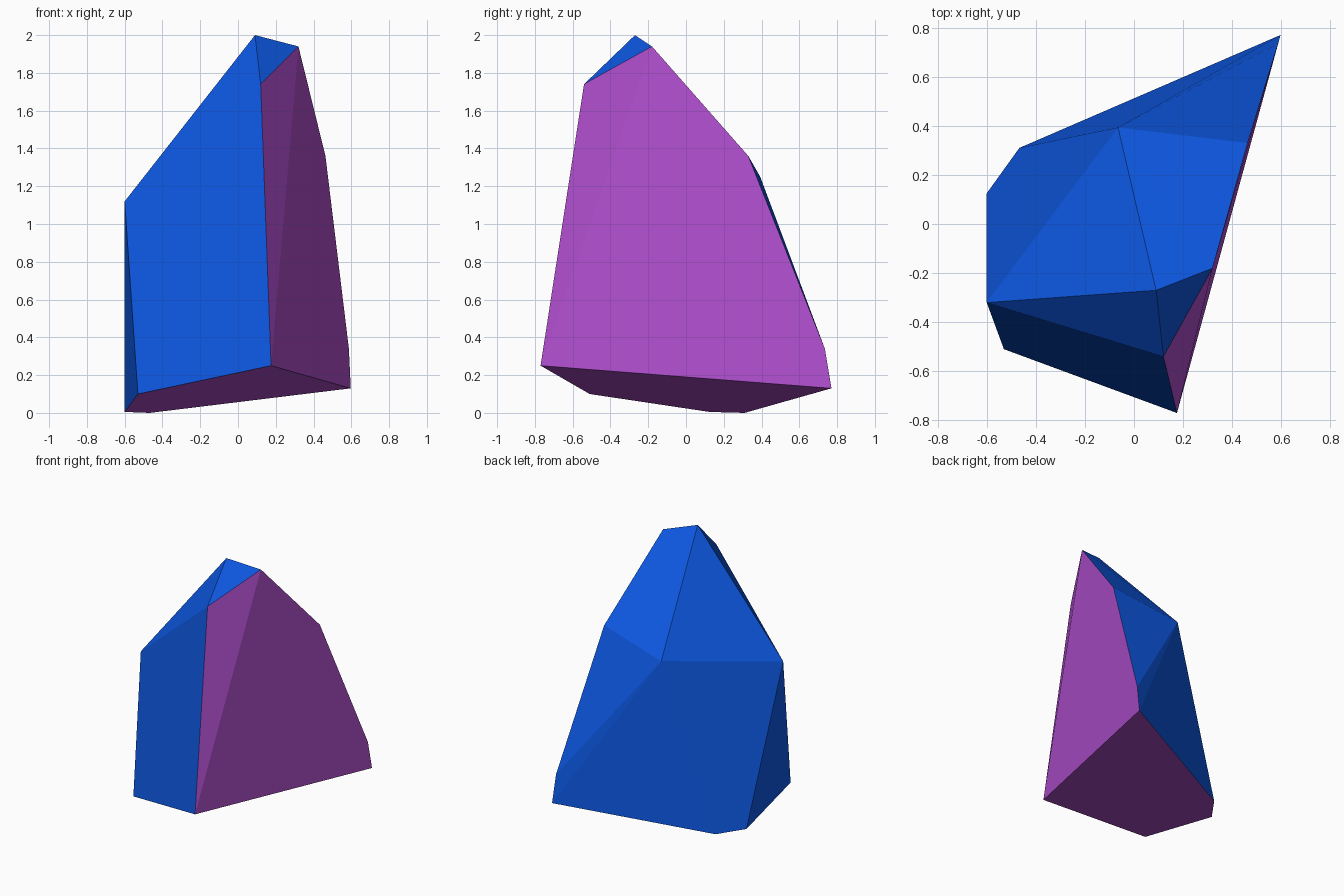
import bpy, bmesh, math

cube = bpy.data.objects.get("Cube")
if cube:
    bpy.data.objects.remove(cube, do_unlink=True)


def material(name, color):
    mat = bpy.data.materials.new(name)
    mat.use_nodes = True
    mat.diffuse_color = color
    mat.node_tree.nodes["Principled BSDF"].inputs["Base Color"].default_value = color
    return mat


# Corners of the cut stone, by region
summit = [(0.09, -0.27, 2.0), (0.32, -0.18, 1.94), (0.12, -0.54, 1.74)]
shoulders = [(0.463, 0.33, 1.36), (-0.6, -0.32, 1.12), (-0.065, 0.393, 1.25)]
rim = [(0.175, -0.77, 0.25), (0.597, 0.77, 0.13), (0.587, 0.735, 0.34),
       (-0.53, -0.51, 0.1)]
foot = [(-0.6, 0.125, 0.005), (-0.467, 0.31, 0.0)]

# Wrap the corners in a convex shell and merge coplanar triangles
bm = bmesh.new()
for corner in summit + shoulders + rim + foot:
    bm.verts.new(corner)
bmesh.ops.convex_hull(bm, input=bm.verts)
bmesh.ops.dissolve_limit(bm, angle_limit=math.radians(3),
                         verts=bm.verts, edges=bm.edges)
bmesh.ops.recalc_face_normals(bm, faces=bm.faces)

# Purple split faces on one side and underneath, blue elsewhere
for face in bm.faces:
    face.normal_update()
    split = face.normal.x > 0.8 or face.normal.z < -0.8
    face.material_index = 1 if split else 0
    face.smooth = False

mesh = bpy.data.meshes.new("crystal_shard")
bm.to_mesh(mesh)
bm.free()
mesh.materials.append(material("blue_crystal", (0.004, 0.095, 0.75, 1)))
mesh.materials.append(material("purple_crystal", (0.45, 0.08, 0.64, 1)))
shard = bpy.data.objects.new("crystal_shard", mesh)
bpy.context.scene.collection.objects.link(shard)
